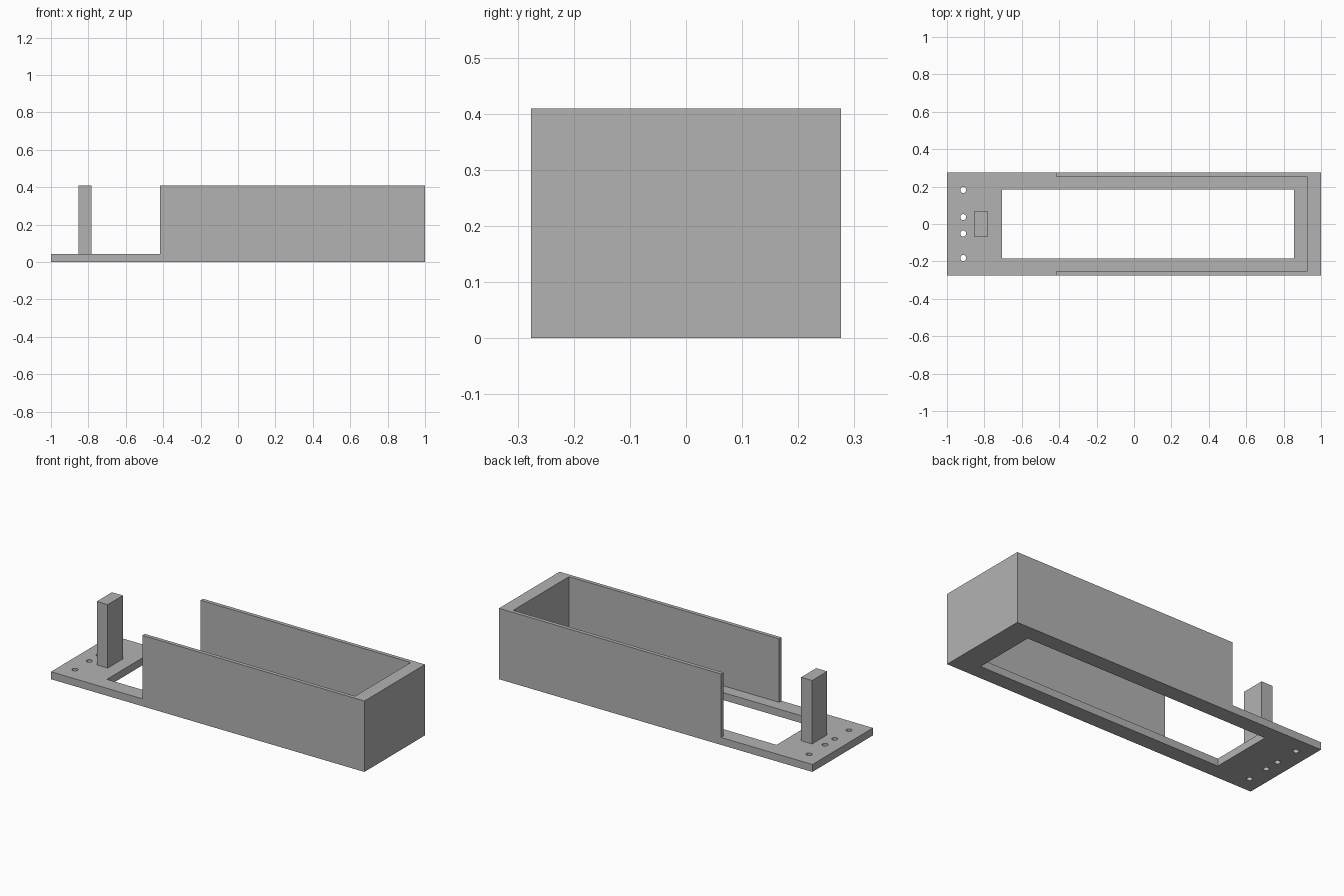
import bpy
import bmesh
from mathutils import Matrix, Vector

cube = bpy.data.objects.get("Cube")
if cube:
    bpy.data.objects.remove(cube, do_unlink=True)

HALF_W, BASE, TOP = 0.276, 0.043, 0.409
WALL_START, END_INNER, SIDE_INNER = -0.417, 0.925, 0.254

grey = bpy.data.materials.new("plain grey")
grey.use_nodes = True
colour = (0.45, 0.45, 0.45, 1)
grey.diffuse_color = colour
grey.node_tree.nodes["Principled BSDF"].inputs["Base Color"].default_value = colour


def add_object(name, bm):
    bmesh.ops.recalc_face_normals(bm, faces=bm.faces)
    mesh = bpy.data.meshes.new(name)
    bm.to_mesh(mesh)
    bm.free()
    mesh.materials.append(grey)
    obj = bpy.data.objects.new(name, mesh)
    bpy.context.collection.objects.link(obj)
    return obj


def box(name, low, high):
    low, high = Vector(low), Vector(high)
    bm = bmesh.new()
    bmesh.ops.create_cube(bm, size=1, matrix=Matrix.Translation((low + high) / 2)
                          @ Matrix.Diagonal((*(high - low), 1)))
    return add_object(name, bm)


def cut(target, cutter):
    cutter.hide_render = True
    mod = target.modifiers.new("cut", "BOOLEAN")
    mod.operation = "DIFFERENCE"
    mod.solver = "EXACT"
    mod.object = cutter
    bpy.context.view_layer.objects.active = target
    bpy.ops.object.modifier_apply(modifier=mod.name)
    bpy.data.objects.remove(cutter, do_unlink=True)


# Housing: stepped side profile extruded across the width
profile = [(-1, 0), (1, 0), (1, TOP), (WALL_START, TOP), (WALL_START, BASE), (-1, BASE)]
bm = bmesh.new()
face = bm.faces.new([bm.verts.new((x, -HALF_W, z)) for x, z in profile])
sweep = bmesh.ops.extrude_face_region(bm, geom=[face])
bmesh.ops.translate(bm, vec=(0, 2 * HALF_W, 0),
                    verts=[v for v in sweep["geom"] if isinstance(v, bmesh.types.BMVert)])
housing = add_object("housing", bm)

# Tray cavity, open at the top and at the low end
cut(housing, box("cavity_cutter", (WALL_START - 0.1, -SIDE_INNER, BASE),
                 (END_INNER, SIDE_INNER, TOP + 0.1)))

# Rectangular opening through the floor
cut(housing, box("window_cutter", (-0.707, -0.185, -0.1), (0.855, 0.185, 0.2)))

# Row of small screw holes near the low end
for y in (-0.182, -0.051, 0.037, 0.182):
    bm = bmesh.new()
    bmesh.ops.create_cone(bm, cap_ends=True, segments=24, radius1=0.016, radius2=0.016,
                          depth=0.3, matrix=Matrix.Translation((-0.913, y, 0)))
    cut(housing, add_object("hole_cutter", bm))

# Upright post
box("post", (-0.853, -0.069, BASE), (-0.783, 0.069, TOP))
